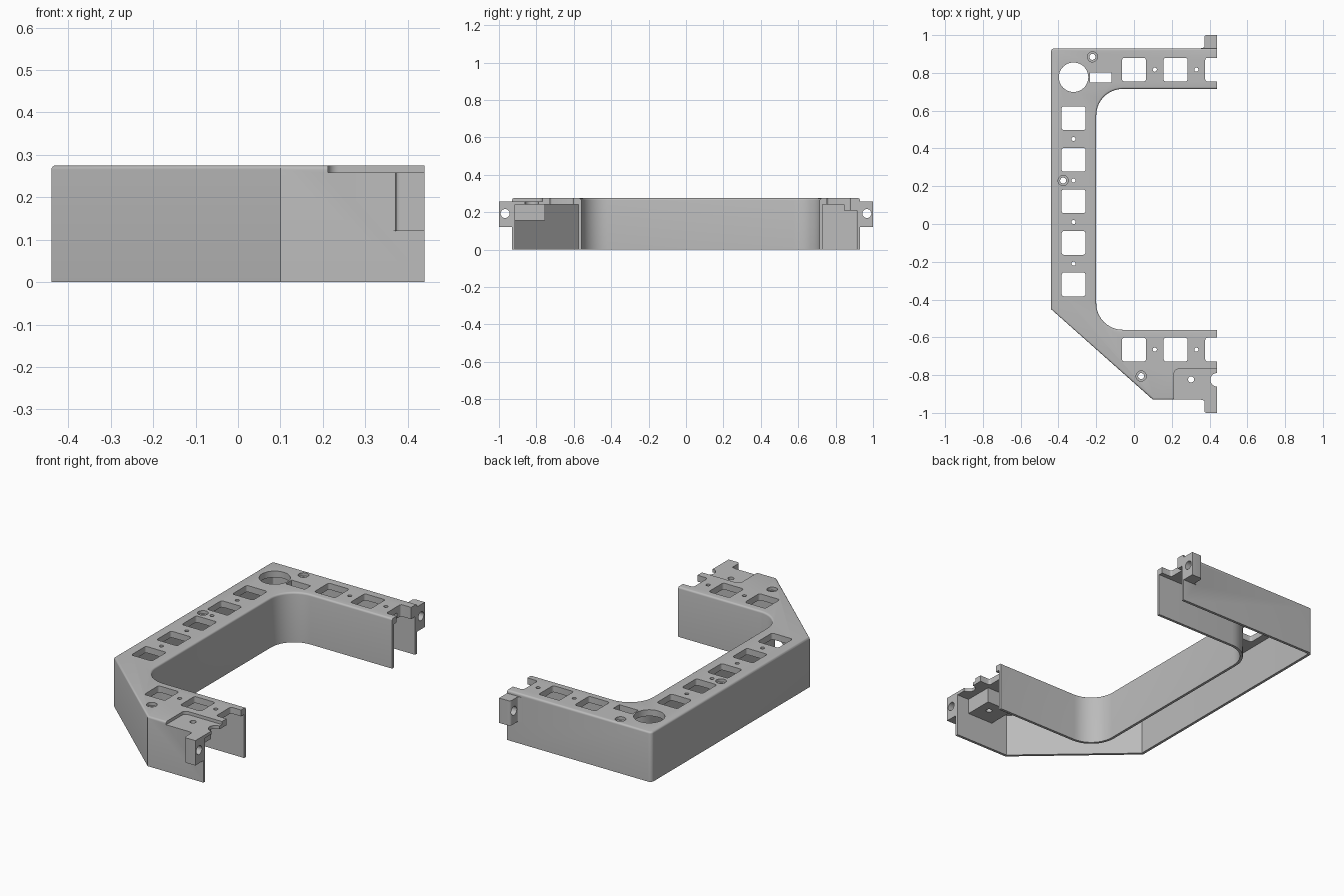
import bpy, bmesh, math
from mathutils import Vector

cube = bpy.data.objects.get("Cube")
if cube:
    bpy.data.objects.remove(cube)

grey = bpy.data.materials.new("plain_grey")
grey.use_nodes = True
grey.diffuse_color = (0.5, 0.5, 0.5, 1)
grey.node_tree.nodes["Principled BSDF"].inputs["Base Color"].default_value = (0.5, 0.5, 0.5, 1)

TOP, CEILING, END = 0.275, 0.24, 0.44


def rounded(points, steps=10):
    """Turn (x, y, radius) corners into an outline with arcs."""
    out = []
    for i, (x, y, r) in enumerate(points):
        if r == 0:
            out.append((x, y))
            continue
        p = Vector((x, y, 0))
        a = (Vector((*points[i - 1][:2], 0)) - p).normalized()
        b = (Vector((*points[(i + 1) % len(points)][:2], 0)) - p).normalized()
        half = a.angle(b) / 2
        centre = p + (a + b).normalized() * (r / math.sin(half))
        start = p + a * (r / math.tan(half)) - centre
        finish = p + b * (r / math.tan(half)) - centre
        first = math.atan2(start.y, start.x)
        sweep = math.atan2(finish.y, finish.x) - first
        sweep = (sweep + math.pi) % math.tau - math.pi
        for k in range(steps + 1):
            t = first + sweep * k / steps
            out.append((centre.x + r * math.cos(t), centre.y + r * math.sin(t)))
    return out


def prism(name, outline, z0, z1, top_bevel=0):
    bm = bmesh.new()
    low = [bm.verts.new((x, y, z0)) for x, y in outline]
    high = [bm.verts.new((x, y, z1)) for x, y in outline]
    bm.faces.new(low[::-1])
    bm.faces.new(high)
    for i in range(len(low)):
        bm.faces.new((low[i - 1], low[i], high[i], high[i - 1]))
    bmesh.ops.recalc_face_normals(bm, faces=bm.faces)
    if top_bevel:
        rim = [e for e in bm.edges if all(v.co.z > z1 - 1e-4 for v in e.verts)
               and not all(v.co.x > END - 1e-4 for v in e.verts)]
        bmesh.ops.bevel(bm, geom=rim, offset=top_bevel, segments=4,
                        profile=0.5, affect='EDGES')
    mesh = bpy.data.meshes.new(name)
    bm.to_mesh(mesh)
    bm.free()
    mesh.materials.append(grey)
    obj = bpy.data.objects.new(name, mesh)
    bpy.context.collection.objects.link(obj)
    return obj


def box(name, x0, x1, y0, y1, z0, z1, r=0):
    return prism(name, rounded([(x0, y0, r), (x1, y0, r), (x1, y1, r), (x0, y1, r)], 4), z0, z1)


def disc(name, x, y, r, z0, z1, sides=32):
    ring = [(x + r * math.cos(math.tau * k / sides), y + r * math.sin(math.tau * k / sides))
            for k in range(sides)]
    return prism(name, ring, z0, z1)


def combine(target, other, operation):
    mod = target.modifiers.new("combine", 'BOOLEAN')
    mod.operation, mod.object, mod.solver = operation, other, 'EXACT'
    bpy.context.view_layer.objects.active = target
    bpy.ops.object.modifier_apply(modifier=mod.name)
    bpy.data.objects.remove(other)


# C-shaped cover, hollow below and open at both ends
frame = prism("frame_cover", rounded([
    (END, -0.93, 0), (0.10, -0.93, 0), (-0.44, -0.45, 0), (-0.44, 0.93, 0.02),
    (END, 0.93, 0), (END, 0.715, 0), (-0.2, 0.715, 0.14), (-0.2, -0.56, 0.14),
    (END, -0.56, 0)]), 0, TOP, 0.01)
combine(frame, prism("cavity", rounded([
    (0.6, -0.915, 0), (0.106, -0.915, 0), (-0.425, -0.443, 0), (-0.425, 0.915, 0.01),
    (0.6, 0.915, 0), (0.6, 0.73, 0), (-0.215, 0.73, 0.155), (-0.215, -0.575, 0.155),
    (0.6, -0.575, 0)]), -0.1, CEILING), 'DIFFERENCE')

# Blocks under the top plate
combine(frame, box("screw_block", 0.205, 0.365, -0.922, -0.755, 0.155, 0.25), 'UNION')
combine(frame, box("end_block", 0.35, END, 0.845, 0.922, 0.21, 0.25), 'UNION')

# Lowered corner of the front arm
combine(frame, prism("lowered_corner", rounded([
    (0.212, -1.1, 0), (0.6, -1.1, 0), (0.6, -0.768, 0), (0.212, -0.768, 0.025)]),
    0.258, 0.4), 'DIFFERENCE')

# Side tabs with cross holes
for side in (-1, 1):
    tab = prism("tab", rounded([
        (END, side * 0.922, 0), (0.352, side * 0.922, 0), (0.352, side * 0.93, 0),
        (0.372, side * 0.935, 0.004), (0.372, side, 0.014), (END, side, 0)], 5), 0.121, 0.258)
    combine(frame, tab, 'UNION')
    hole = disc("tab_hole", 0, 0, 0.024, -0.1, 0.1)
    hole.rotation_euler.y = math.pi / 2
    hole.location = (0.41, side * 0.967, 0.193)
    bpy.context.view_layer.update()
    combine(frame, hole, 'DIFFERENCE')

# Square windows and small holes
HALF = 0.063
windows = [(-0.32, 0.56 - 0.22 * k) for k in range(5)]
pins = [(-0.32, 0.45 - 0.22 * k) for k in range(4)]
for arm_y in (0.817, -0.665):
    windows += [(0.22 * k, arm_y) for k in range(3)]
    pins += [(0.11 + 0.22 * k, arm_y) for k in range(2)]
for x, y in windows:
    combine(frame, box("window", x - HALF, x + HALF, y - HALF, y + HALF, 0.2, 0.3, 0.012), 'DIFFERENCE')
for x, y in pins:
    combine(frame, disc("pin_hole", x, y, 0.011, 0.2, 0.3, 16), 'DIFFERENCE')

# Round opening, slot, screw hole and end notch
combine(frame, disc("round_opening", -0.32, 0.777, 0.078, 0.2, 0.3, 48), 'DIFFERENCE')
combine(frame, box("slot", -0.234, -0.118, 0.75, 0.802, 0.2, 0.3), 'DIFFERENCE')
combine(frame, disc("screw_hole", 0.302, -0.823, 0.016, 0.1, 0.3, 24), 'DIFFERENCE')
combine(frame, disc("end_notch", END, -0.825, 0.036, 0.2, 0.3), 'DIFFERENCE')

# Counterbored holes
for x, y in ((-0.22, 0.885), (-0.375, 0.23), (0.038, -0.805)):
    combine(frame, disc("counterbore", x, y, 0.027, 0.258, 0.3), 'DIFFERENCE')
    combine(frame, disc("through_hole", x, y, 0.016, 0.2, 0.3, 24), 'DIFFERENCE')

bpy.ops.object.select_all(action='DESELECT')
frame.select_set(True)
bpy.context.view_layer.objects.active = frame
bpy.ops.object.shade_smooth_by_angle(angle=math.radians(30))
